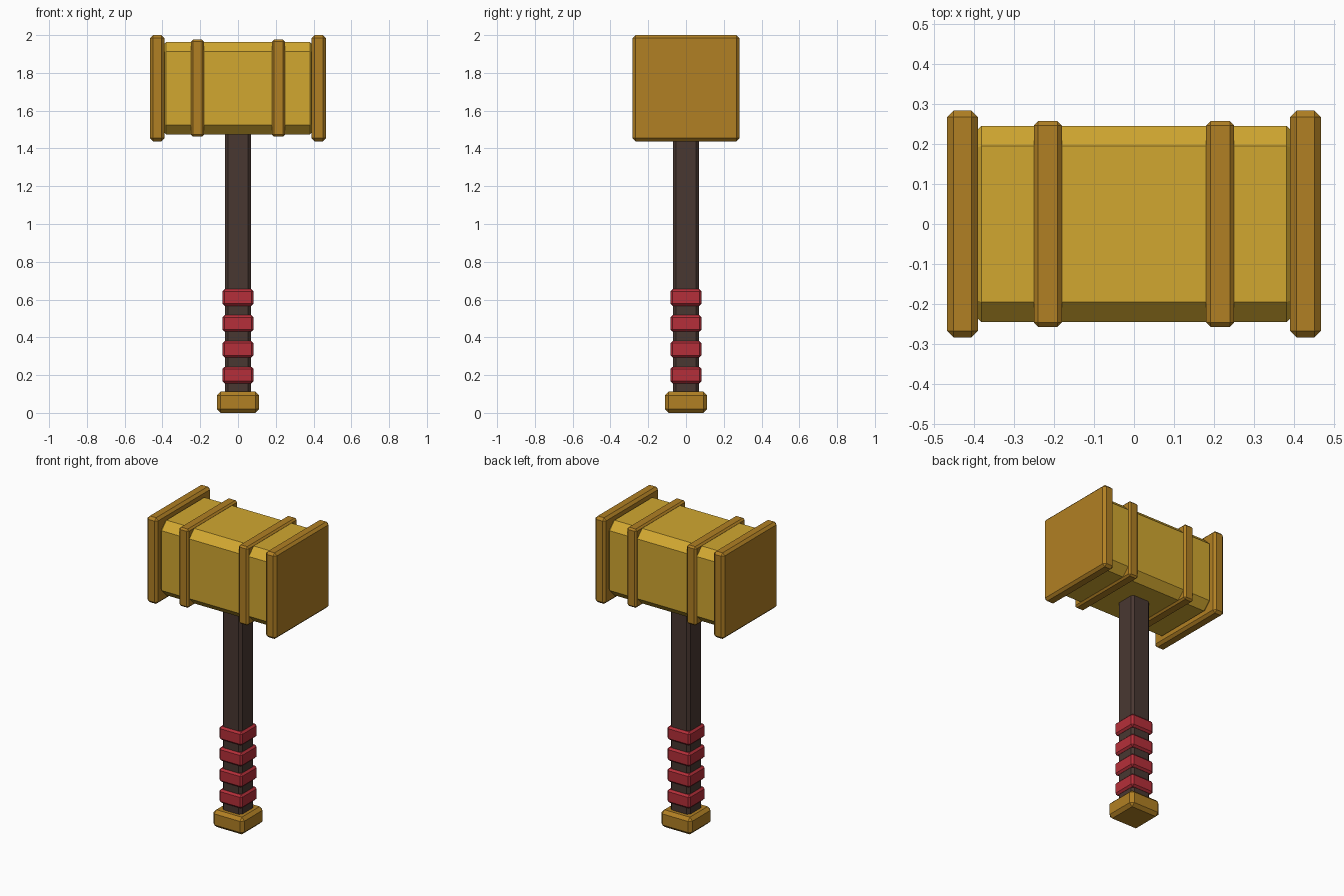
import bpy
import bmesh

cube = bpy.data.objects.get("Cube")
if cube:
    bpy.data.objects.remove(cube, do_unlink=True)


def material(name, rgb):
    mat = bpy.data.materials.new(name)
    mat.use_nodes = True
    mat.diffuse_color = (*rgb, 1)
    mat.node_tree.nodes["Principled BSDF"].inputs["Base Color"].default_value = (*rgb, 1)
    return mat


gold = material("gold", (0.64, 0.39, 0.03))
bronze = material("bronze", (0.44, 0.215, 0.017))
wood = material("dark_wood", (0.066, 0.039, 0.031))
red = material("red_wrap", (0.46, 0.028, 0.041))


def chamfered_box(name, centre, size, chamfer, mat, long_axis=None, long_chamfer=0):
    """Box with flat chamfers; edges along long_axis may get a wider one first."""
    bm = bmesh.new()
    bmesh.ops.create_cube(bm, size=1)
    bmesh.ops.scale(bm, vec=size, verts=bm.verts)
    if long_axis is None:
        edges = bm.edges[:]
    else:
        def along(e):
            d = e.verts[1].co - e.verts[0].co
            return abs(d[long_axis]) > 0.99 * d.length
        bmesh.ops.bevel(bm, geom=[e for e in bm.edges if along(e)],
                        offset=long_chamfer, segments=1, affect='EDGES')
        edges = [e for e in bm.edges if not along(e)]
    bmesh.ops.bevel(bm, geom=edges, offset=chamfer, segments=1, affect='EDGES')
    bmesh.ops.recalc_face_normals(bm, faces=bm.faces)
    mesh = bpy.data.meshes.new(name)
    bm.to_mesh(mesh)
    bm.free()
    mesh.materials.append(mat)
    obj = bpy.data.objects.new(name, mesh)
    obj.location = centre
    bpy.context.collection.objects.link(obj)
    return obj


# Head block with wide chamfers along its length
HEAD_Z = 1.719
chamfered_box("head", (0, 0, HEAD_Z), (0.78, 0.49, 0.49), 0.01, gold, 0, 0.05)

# Mirrored striking plates and bands
for side, x in (("right", -1), ("left", 1)):
    chamfered_box(side + "_end_plate", (x * 0.428, 0, HEAD_Z),
                  (0.077, 0.565, 0.562), 0.016, bronze)
    chamfered_box(side + "_band", (x * 0.215, 0, HEAD_Z),
                  (0.07, 0.514, 0.514), 0.011, bronze)

# Shaft, pommel and grip wraps
chamfered_box("shaft", (0, 0, 0.8), (0.14, 0.14, 1.44), 0.005, wood, 2, 0.016)
chamfered_box("pommel", (0, 0, 0.056), (0.224, 0.224, 0.112), 0.02, bronze)
for i in range(4):
    chamfered_box(f"grip_wrap_{i + 1}", (0, 0, 0.2 + i * 0.137),
                  (0.166, 0.166, 0.088), 0.012, red)
